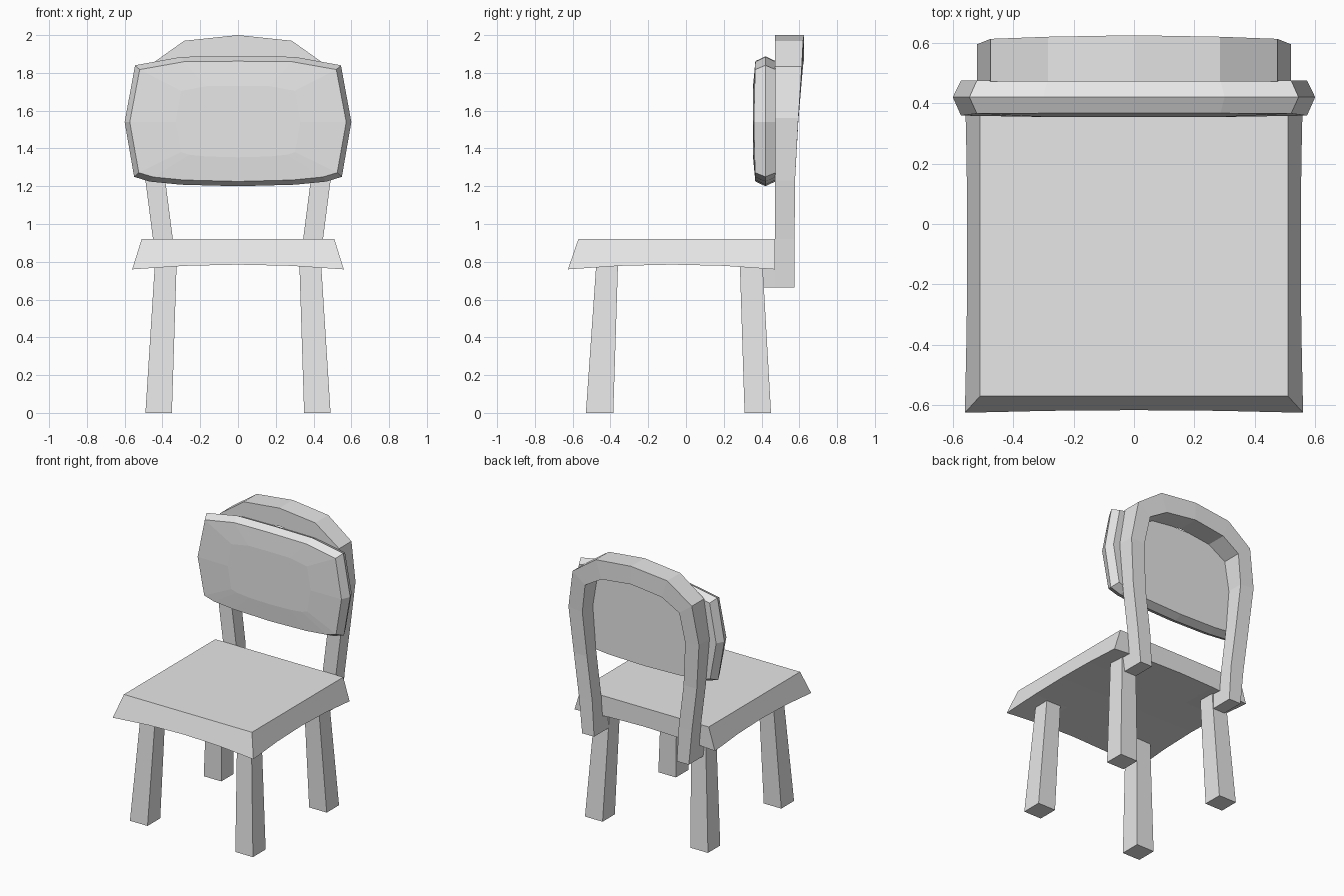
import bpy
import bmesh

cube = bpy.data.objects.get("Cube")
if cube:
    bpy.data.objects.remove(cube, do_unlink=True)

grey = bpy.data.materials.new("light_grey")
grey.use_nodes = True
COLOR = (0.8, 0.8, 0.8, 1)
grey.diffuse_color = COLOR
grey.node_tree.nodes["Principled BSDF"].inputs["Base Color"].default_value = COLOR


def finish(name, bm):
    bmesh.ops.recalc_face_normals(bm, faces=bm.faces)
    mesh = bpy.data.meshes.new(name)
    bm.to_mesh(mesh)
    bm.free()
    mesh.materials.append(grey)
    obj = bpy.data.objects.new(name, mesh)
    bpy.context.collection.objects.link(obj)
    return obj


def loft(name, rings):
    """Skin a stack of equal-length point rings and cap both ends."""
    bm = bmesh.new()
    loops = [[bm.verts.new(p) for p in ring] for ring in rings]
    n = len(loops[0])
    for a, b in zip(loops, loops[1:]):
        for i in range(n):
            j = (i + 1) % n
            bm.faces.new((a[i], a[j], b[j], b[i]))
    bm.faces.new(loops[0])
    bm.faces.new(loops[-1])
    return finish(name, bm)


def rect(x0, x1, y0, y1, z):
    return [(x0, y0, z), (x1, y0, z), (x1, y1, z), (x0, y1, z)]


# Seat: sloped front and sides, upright rear, gently arched underside
TOP, REAR = 0.92, 0.47


def seat_point(u, v, upper):
    z = TOP if upper else 0.76 + 0.025 * (1 - u * u * v * v)
    flare = 0.05 * (TOP - z) / 0.16
    front = -0.57 - flare * 1.1
    return (u * (0.51 + flare), front + (REAR - front) * (v + 1) / 2, z)


bm = bmesh.new()
steps = [-1, -0.5, 0, 0.5, 1]
low = [[bm.verts.new(seat_point(u, v, False)) for u in steps] for v in steps]
for r in range(4):
    for c in range(4):
        bm.faces.new((low[r][c], low[r][c + 1], low[r + 1][c + 1], low[r + 1][c]))
corners = [bm.verts.new(seat_point(u, v, True)) for u, v in ((-1, -1), (1, -1), (1, 1), (-1, 1))]
edges = [low[0], [row[4] for row in low], low[4][::-1], [row[0] for row in low][::-1]]
for i, edge in enumerate(edges):
    bm.faces.new(edge + [corners[(i + 1) % 4], corners[i]])
bm.faces.new(corners)
finish("seat", bm)

# Legs and the feet of the back frame, one set per side
for side, s in (("left", 1), ("right", -1)):
    for end, foot, head in (("front", (-0.53, -0.385), (-0.475, -0.36)),
                            ("back", (0.31, 0.45), (0.285, 0.405))):
        loft(f"{end}_{side}_leg", [rect(s * 0.35, s * 0.49, *foot, 0),
                                   rect(s * 0.325, s * 0.44, *head, 0.79)])
    loft(f"{side}_frame_foot", [rect(s * 0.33, s * 0.425, 0.4, 0.5, 0.665),
                                rect(s * 0.34, s * 0.44, 0.4, 0.5, 0.83)])

# Back frame: outer x, outer z, inner x, inner z, rear y from foot to crown
half = [(0.425, 0.665, 0.33, 0.665, 0.575),
        (0.45, 0.92, 0.345, 0.92, 0.575),
        (0.49, 1.23, 0.385, 1.23, 0.577),
        (0.52, 1.56, 0.41, 1.55, 0.595),
        (0.475, 1.835, 0.375, 1.76, 0.613),
        (0.285, 1.97, 0.24, 1.84, 0.62),
        (0, 2.0, 0, 1.87, 0.625)]
path = [(1, p) for p in half] + [(-1, p) for p in half[-2::-1]]
loft("back_frame", [[(s * ox, 0.472, oz), (s * ox, y, oz), (s * ix, y, iz), (s * ix, 0.472, iz)]
                    for s, (ox, oz, ix, iz, y) in path])

# Back panel: pillow with a bevelled rim and a shallow bulge in front
right_half = [(0, 1.888), (0.3, 1.885), (0.545, 1.84), (0.6, 1.54),
              (0.55, 1.25), (0.47, 1.225), (0.3, 1.208), (0, 1.2)]
outline = right_half + [(-x, z) for x, z in right_half[-2:0:-1]]
MID = 1.54


def panel_ring(sx, sz, y, bow=0):
    return [(x * sx, y - bow * (1 - abs(z - MID) / 0.35), MID + (z - MID) * sz)
            for x, z in outline]


loft("back_panel", [panel_ring(0.955, 0.925, 0.475), panel_ring(1, 1, 0.42),
                    panel_ring(0.955, 0.925, 0.367, 0.008),
                    panel_ring(0.55, 0.55, 0.355)])
